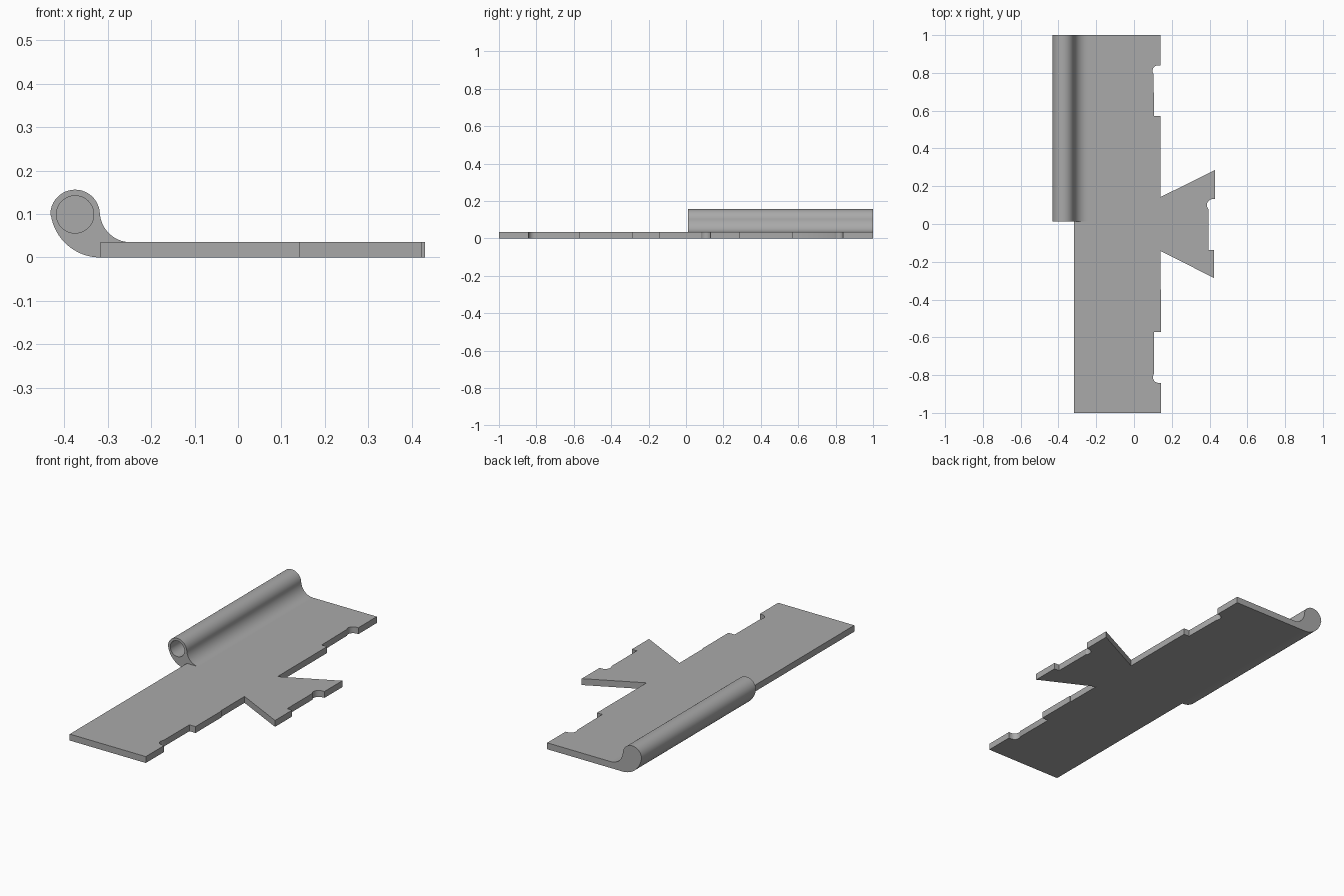
import bpy, bmesh
from math import sin, cos, radians

cube = bpy.data.objects.get("Cube")
if cube:
    bpy.data.objects.remove(cube, do_unlink=True)

grey = bpy.data.materials.new("mid grey")
grey.use_nodes = True
colour = (0.40, 0.40, 0.40, 1)
grey.diffuse_color = colour
grey.node_tree.nodes["Principled BSDF"].inputs["Base Color"].default_value = colour


def arc(cx, cy, r, start, end, steps):
    angles = [radians(start + (end - start) * i / steps) for i in range(steps + 1)]
    return [(cx + r * cos(a), cy + r * sin(a)) for a in angles]


def extrude(name, points, vector):
    """Solid made by sweeping a closed outline of 3D points along a vector."""
    bm = bmesh.new()
    face = bm.faces.new([bm.verts.new(p) for p in points])
    swept = bmesh.ops.extrude_face_region(bm, geom=[face])["geom"]
    bmesh.ops.translate(bm, vec=vector, verts=[v for v in swept if isinstance(v, bmesh.types.BMVert)])
    bmesh.ops.recalc_face_normals(bm, faces=bm.faces)
    mesh = bpy.data.meshes.new(name)
    bm.to_mesh(mesh)
    bm.free()
    mesh.materials.append(grey)
    obj = bpy.data.objects.new(name, mesh)
    bpy.context.collection.objects.link(obj)
    return obj


def select_only(obj):
    bpy.ops.object.select_all(action='DESELECT')
    obj.select_set(True)
    bpy.context.view_layer.objects.active = obj


# Flat leaf with notched edge and dovetail tab
thickness = 0.035
outline = [(-0.317, -1), (0.143, -1), (0.143, -0.841)]
outline += arc(0.13, -0.811, 0.03, 270, 145, 10)
outline += [(0.106, -0.571), (0.143, -0.571), (0.143, -0.347), (0.139, -0.347)]
outline += [(0.139, -0.142), (0.424, -0.286), (0.424, -0.138), (0.394, -0.138)]
outline += arc(0.418, 0.1, 0.032, 220, 90, 10)
outline += [(0.43, 0.132), (0.43, 0.286), (0.139, 0.142), (0.139, 0.571), (0.106, 0.571)]
outline += arc(0.128, 0.81, 0.03, 215, 90, 10)
outline += [(0.139, 0.84), (0.139, 1), (-0.317, 1)]
leaf = extrude("hinge_leaf", [(x, y, 0) for x, y in outline], (0, 0, thickness))

# Rolled knuckle: barrel, outer curl and inner fillet
front, back = 0.012, 1.0
profile = arc(-0.375, 0.099, 0.057, 0, 180, 32)
profile += arc(-0.317, 0.115, 0.115, 190, 270, 20)
profile += [(-0.317, thickness)]
profile += arc(-0.247, 0.106, 0.071, 270, 185, 20)
knuckle = extrude("hinge_knuckle", [(x, front, z) for x, z in profile], (0, back - front, 0))

# Blind pin hole, open at the front
bore = arc(-0.375, 0.099, 0.043, 0, 352.5, 47)
cutter = extrude("pin_hole_cutter", [(x, front - 0.1, z) for x, z in bore], (0, 1.0, 0))
cutter.hide_render = True
cut = knuckle.modifiers.new("pin hole", 'BOOLEAN')
cut.operation = 'DIFFERENCE'
cut.solver = 'EXACT'
cut.object = cutter
select_only(knuckle)
bpy.ops.object.modifier_apply(modifier=cut.name)
bpy.data.objects.remove(cutter, do_unlink=True)

for part in (leaf, knuckle):
    select_only(part)
    bpy.ops.object.shade_smooth_by_angle(angle=radians(30))
